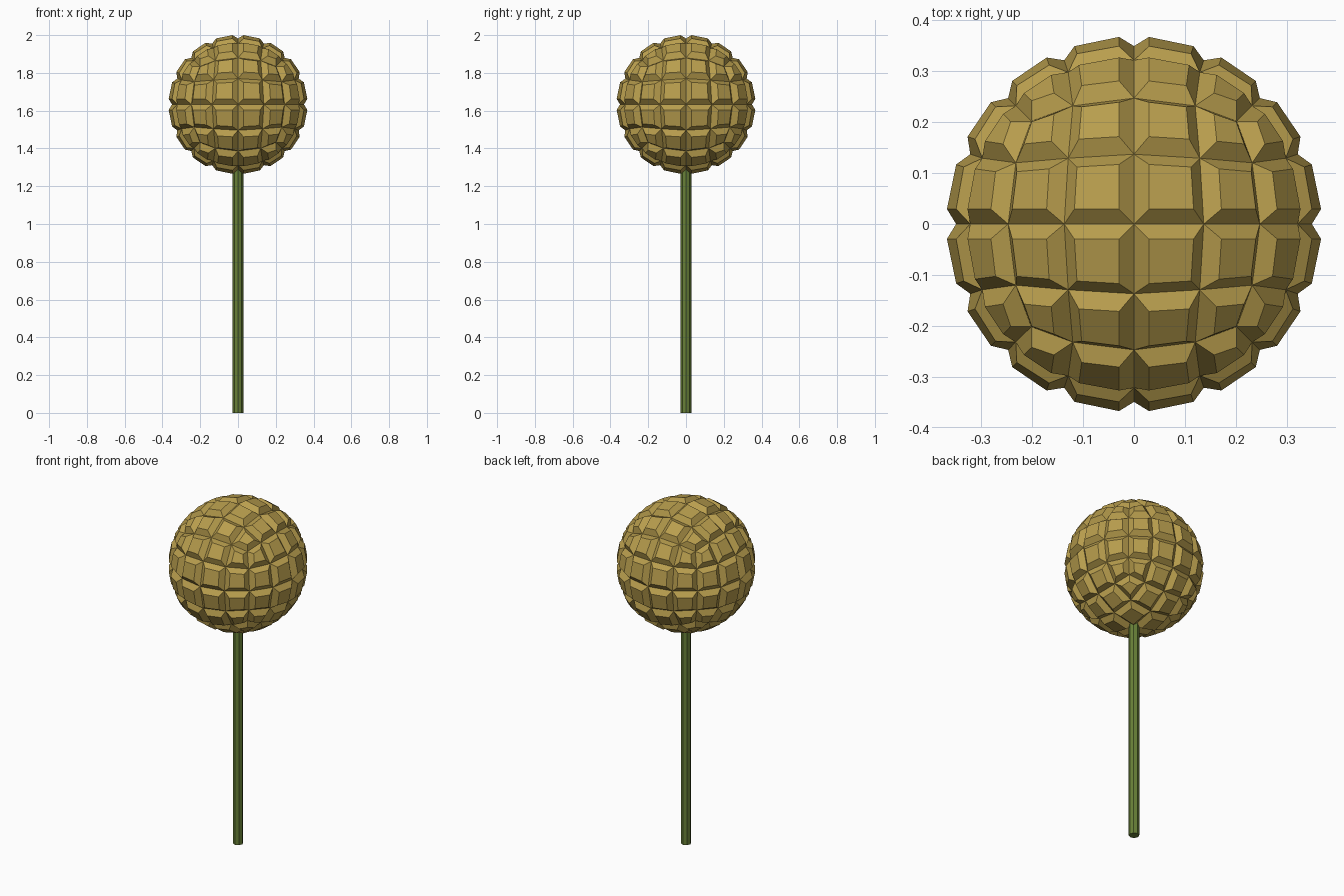
import bpy
import bmesh

if "Cube" in bpy.data.objects:
    bpy.data.objects.remove(bpy.data.objects["Cube"])

CENTRE_Z = 1.633      # middle of the flower ball
BASE_R = 0.349        # radius at the grooves between tiles
TOP_R = 0.367         # reach of the raised tiles along each axis


def material(name, colour):
    m = bpy.data.materials.new(name)
    m.diffuse_color = (*colour, 1.0)
    m.use_nodes = True
    m.node_tree.nodes["Principled BSDF"].inputs["Base Color"].default_value = m.diffuse_color
    return m


gold = material("dull_gold", (0.48, 0.34, 0.075))
green = material("stem_green", (0.14, 0.22, 0.04))

# Flower ball: rounded cube of 4 x 4 tiles per side
bpy.ops.mesh.primitive_cube_add(size=1)
ball = bpy.context.object
ball.name = "flower_ball"
sub = ball.modifiers.new("round", 'SUBSURF')
sub.levels = sub.render_levels = 2
bpy.ops.object.modifier_apply(modifier=sub.name)

bm = bmesh.new()
bm.from_mesh(ball.data)
for v in bm.verts:
    v.co = v.co.normalized() * BASE_R
bm.normal_update()

# Every tile is inset and raised
bmesh.ops.inset_individual(bm, faces=bm.faces[:], thickness=0.0245,
                           depth=0.0284, use_even_offset=True)
top = max(v.co.z for v in bm.verts)
for v in bm.verts:
    v.co *= TOP_R / top
for f in bm.faces:
    f.smooth = False
bm.normal_update()
bm.to_mesh(ball.data)
bm.free()
ball.location = (0, 0, CENTRE_Z)
ball.data.materials.append(gold)

# Stem: thin eight-sided rod running into the ball
STEM_TOP = 1.32
bpy.ops.mesh.primitive_cylinder_add(vertices=8, radius=0.028, depth=STEM_TOP,
                                    location=(0, 0, STEM_TOP / 2))
stem = bpy.context.object
stem.name = "stem"
stem.data.materials.append(green)
